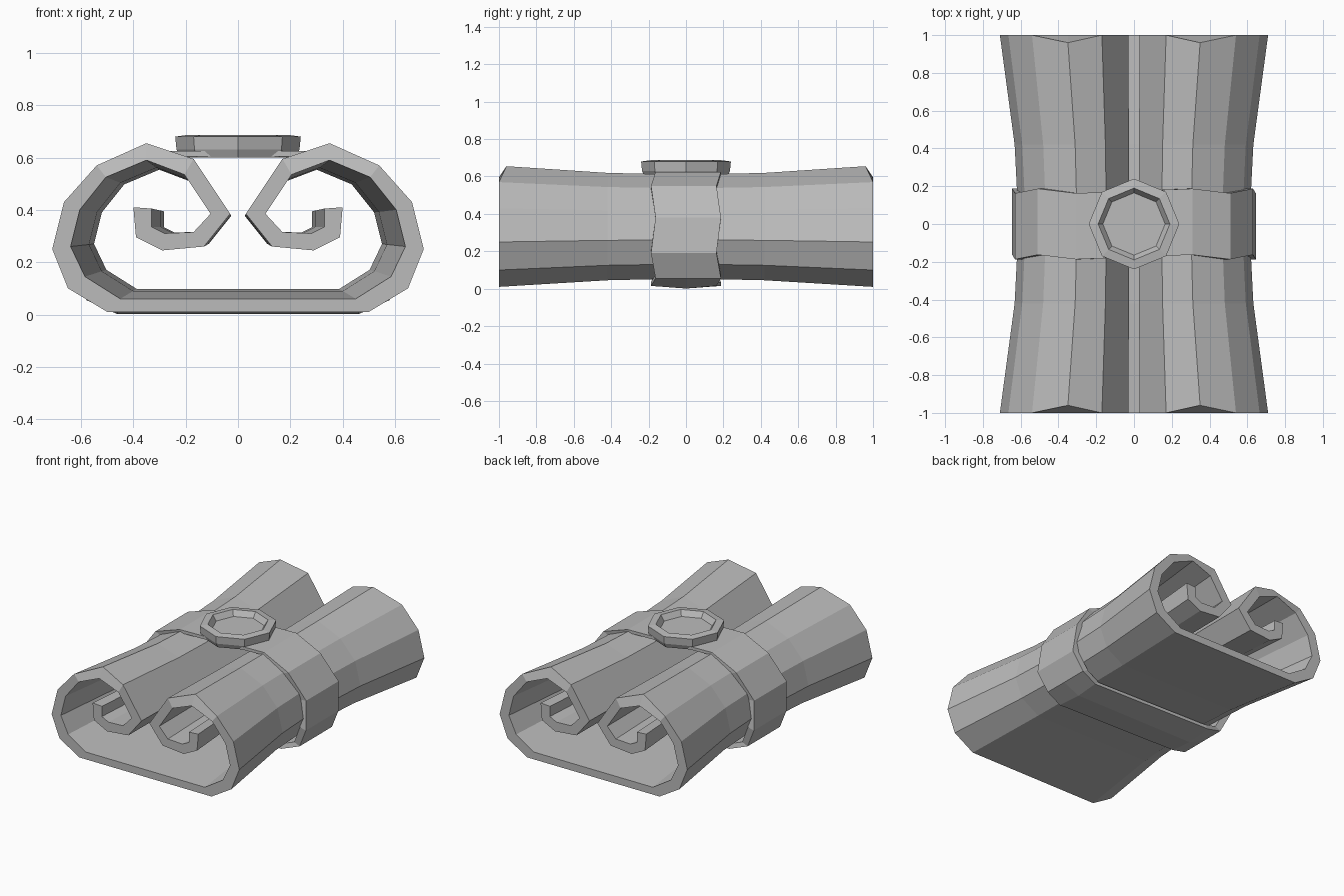
import bpy, bmesh, math

cube = bpy.data.objects.get("Cube")
if cube:
    bpy.data.objects.remove(cube, do_unlink=True)

GREY = (0.5, 0.5, 0.5, 1.0)
grey = bpy.data.materials.new("plain grey")
grey.use_nodes = True
grey.diffuse_color = GREY
grey.node_tree.nodes["Principled BSDF"].inputs["Base Color"].default_value = GREY


def skin(name, rings, close_rings=False, cap_ends=False):
    """Join closed rings of points with quads, flat shaded."""
    bm = bmesh.new()
    loops = [[bm.verts.new(p) for p in ring] for ring in rings]
    n = len(loops[0])
    pairs = list(zip(loops, loops[1:]))
    if close_rings:
        pairs.append((loops[-1], loops[0]))
    for a, b in pairs:
        for i in range(n):
            j = (i + 1) % n
            bm.faces.new((a[i], a[j], b[j], b[i]))
    if cap_ends:
        bm.faces.new(loops[0])
        bm.faces.new(loops[-1][::-1])
    bmesh.ops.recalc_face_normals(bm, faces=bm.faces)
    mesh = bpy.data.meshes.new(name)
    bm.to_mesh(mesh)
    bm.free()
    mesh.materials.append(grey)
    obj = bpy.data.objects.new(name, mesh)
    bpy.context.collection.objects.link(obj)
    return obj


def mirrored(half):
    return [(-x, z) for x, z in reversed(half)] + half


# Scroll: one thick sheet curled inward on both sides, narrower at the waist
outer = mirrored([(0.5, 0.01), (0.65, 0.1), (0.71, 0.25), (0.665, 0.43),
                  (0.54, 0.57), (0.35, 0.655), (0.17, 0.595), (0.03, 0.385),
                  (0.13, 0.26), (0.29, 0.245), (0.39, 0.295), (0.4, 0.41)])
inner = mirrored([(0.45, 0.06), (0.585, 0.145), (0.64, 0.26), (0.605, 0.4),
                  (0.505, 0.525), (0.35, 0.59), (0.205, 0.535), (0.105, 0.385),
                  (0.17, 0.315), (0.28, 0.31), (0.33, 0.335), (0.33, 0.405)])
MID = 0.33
stations = [(-1, 1), (-0.42, 0.89), (0, 0.86), (0.42, 0.89), (1, 1)]
rings = []
for y, s in stations:
    ring = []
    for x, z in outer + inner[::-1]:
        # the end rim dips back a little along the top of each roll
        dip = 0.04 if abs(y) == 1 and z > 0.65 else 0
        ring.append((x * s, y * (1 - dip), MID + (z - MID) * s))
    rings.append(ring)

n = len(outer)
scroll = skin("scroll_sheet", rings)
bm = bmesh.new()
bm.from_mesh(scroll.data)
bm.verts.ensure_lookup_table()
last = len(bm.verts) - 2 * n
for base in (0, last):          # close the two cut ends of the sheet
    for i in range(n - 1):
        k = 2 * n - 1
        bm.faces.new([bm.verts[base + v] for v in (i, i + 1, k - i - 1, k - i)])
bmesh.ops.recalc_face_normals(bm, faces=bm.faces)
bm.to_mesh(scroll.data)
bm.free()

# Band: a strap around the waist with slightly uneven edges
band = mirrored([(0.46, 0.015), (0.58, 0.055), (0.645, 0.19), (0.63, 0.38),
                 (0.51, 0.55), (0.31, 0.625)])
rings = []
for i, (x, z) in enumerate(band):
    sway = 0.012 if i % 2 else -0.012
    front, back = -0.175 + sway, 0.175 + sway
    ix, iz = x * 0.93, MID + (z - MID) * 0.93
    bulge = -0.014 if z < 0.02 else 0
    rings.append([(x, front, z), (x, 0, z + bulge), (x, back, z),
                  (ix, back, iz), (ix, front, iz)])
skin("waist_band", rings, close_rings=True)

# Seal: eight-sided disc with a raised rim and a shallow recess
SIDES = 8
seal = [(0.22, 0.6), (0.235, 0.63), (0.24, 0.68), (0.19, 0.687),
        (0.165, 0.65)]
rings = []
for r, z in seal:
    rings.append([(r * math.cos(math.tau * i / SIDES),
                   r * math.sin(math.tau * i / SIDES), z) for i in range(SIDES)])
skin("round_seal", rings, cap_ends=True)
